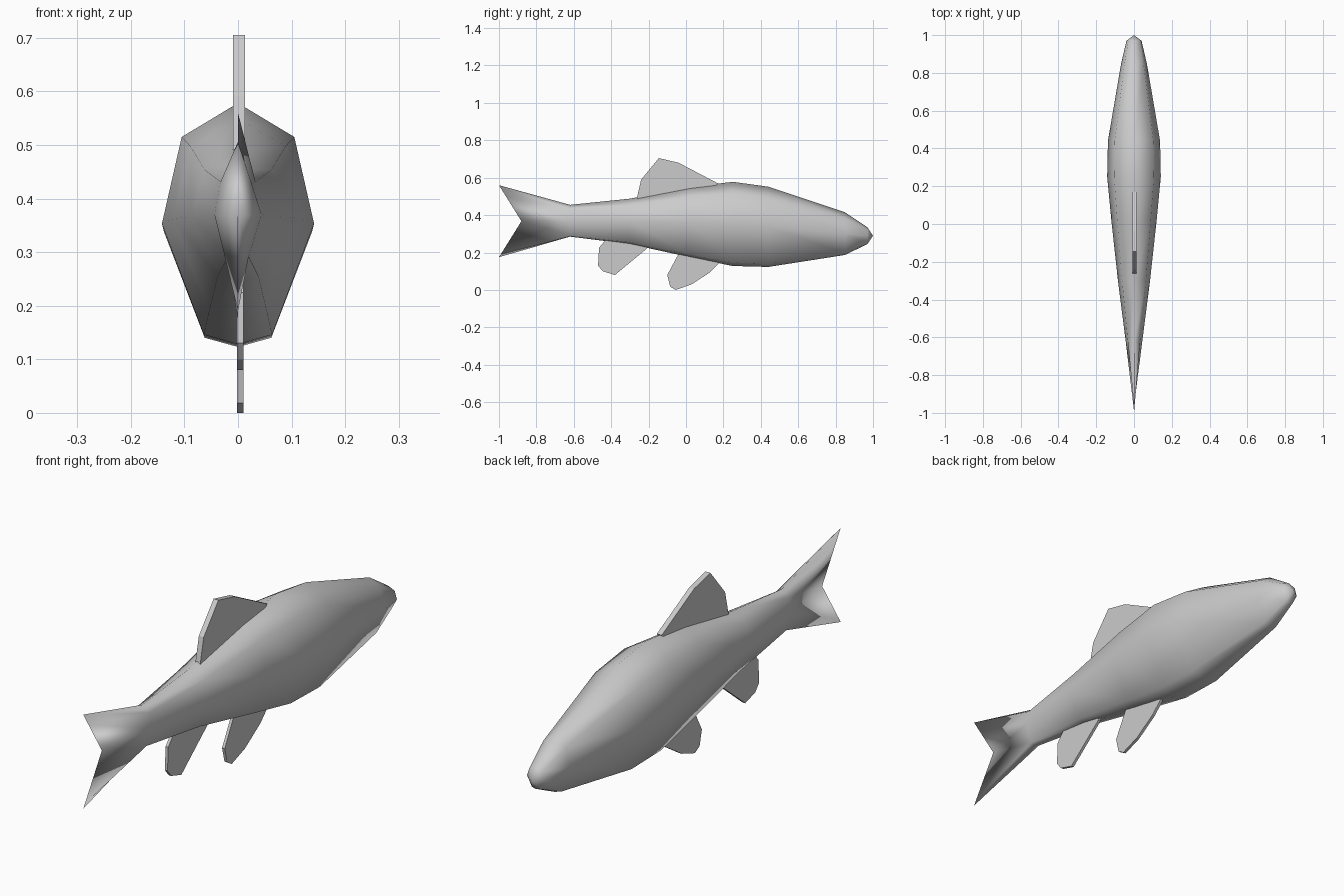
import bpy, bmesh

if "Cube" in bpy.data.objects:
    bpy.data.objects.remove(bpy.data.objects["Cube"])


def finish(name, bm, smooth):
    bmesh.ops.remove_doubles(bm, verts=bm.verts, dist=0.0005)
    bmesh.ops.recalc_face_normals(bm, faces=bm.faces)
    for f in bm.faces:
        f.smooth = smooth
    mesh = bpy.data.meshes.new(name)
    bm.to_mesh(mesh)
    bm.free()
    obj = bpy.data.objects.new(name, mesh)
    bpy.context.collection.objects.link(obj)
    return obj


# Eight-sided section: (fraction of half width, fraction of height)
half = [(0, 1), (0.74, 0.86), (1, 0.5), (0.45, 0.04), (0, 0)]
section = half + [(-x, t) for x, t in half[-2:0:-1]]

# Body stations: y, bottom z, top z, half width
stations = [
    (-1.0, 0.175, 0.56, 0),
    (-0.62, 0.285, 0.455, 0.044),
    (-0.30, 0.245, 0.488, 0.085),
    (0.02, 0.175, 0.55, 0.12),
    (0.25, 0.128, 0.578, 0.142),
    (0.44, 0.123, 0.552, 0.138),
    (0.85, 0.187, 0.415, 0.068),
    (0.97, 0.245, 0.335, 0.04),
    (1.0, 0.29, 0.29, 0),
]

# Body with forked tail
bm = bmesh.new()
rings = []
for y, lo, hi, w in stations:
    fork = 0.12 if y == -1.0 else 0
    rings.append([bm.verts.new((x * w, y + fork * (1 - abs(2 * t - 1)), lo + (hi - lo) * t))
                  for x, t in section])
for a, b in zip(rings, rings[1:]):
    for i in range(8):
        j = (i + 1) % 8
        bm.faces.new((a[i], a[j], b[j], b[i]))
finish("body", bm, True)


# Fins: flat outlines in the yz plane, extruded across x
def fin(name, outline, thick, x0=0):
    bm = bmesh.new()
    face = bm.faces.new([bm.verts.new((x0 - thick / 2, y, z)) for y, z in outline])
    ext = bmesh.ops.extrude_face_region(bm, geom=[face])["geom"]
    bmesh.ops.translate(bm, vec=(thick, 0, 0),
                        verts=[v for v in ext if isinstance(v, bmesh.types.BMVert)])
    finish(name, bm, False)


fin("dorsal_fin", [(-0.265, 0.48), (-0.24, 0.59), (-0.145, 0.705), (-0.04, 0.68),
                   (0.17, 0.57), (0.1, 0.5)], 0.022, 0.002)
fin("pelvic_fin", [(-0.02, 0.23), (-0.10, 0.08), (-0.085, 0.018), (-0.055, 0),
                   (0.03, 0.03), (0.13, 0.095), (0.18, 0.145), (0.15, 0.22)], 0.012, 0.004)
fin("anal_fin", [(-0.42, 0.28), (-0.465, 0.225), (-0.47, 0.13), (-0.445, 0.1),
                 (-0.38, 0.08), (-0.21, 0.22), (-0.2, 0.27)], 0.012, 0.004)
